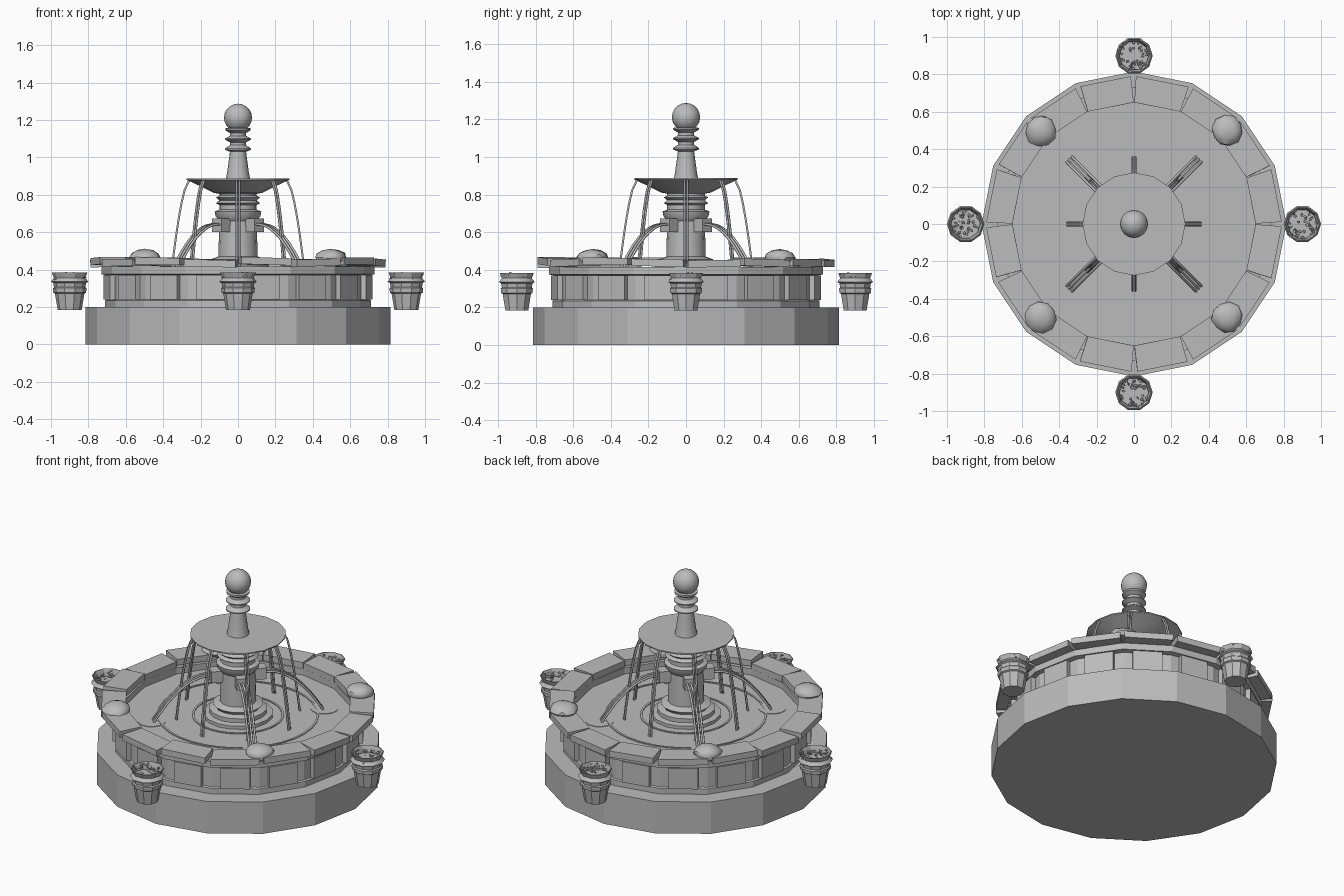
import bpy, bmesh, math, random
from math import sin, cos, pi
from mathutils import Vector, Matrix

random.seed(4)
if "Cube" in bpy.data.objects:
    bpy.data.objects.remove(bpy.data.objects["Cube"])

stone = bpy.data.materials.new("stone_grey")
stone.use_nodes = True
GREY = (0.5, 0.5, 0.5, 1)
stone.diffuse_color = GREY
stone.node_tree.nodes["Principled BSDF"].inputs["Base Color"].default_value = GREY
SIDES = 16


def finish(bm, name, smooth=None, fix=True):
    if fix:
        bmesh.ops.recalc_face_normals(bm, faces=bm.faces)
    me = bpy.data.meshes.new(name)
    bm.to_mesh(me)
    bm.free()
    me.materials.append(stone)
    ob = bpy.data.objects.new(name, me)
    bpy.context.collection.objects.link(ob)
    if smooth:
        bpy.ops.object.select_all(action='DESELECT')
        ob.select_set(True)
        bpy.context.view_layer.objects.active = ob
        bpy.ops.object.shade_smooth_by_angle(angle=math.radians(smooth))
    return ob


def lathe(name, profile, n=SIDES, at=(0, 0), smooth=None, closed=False):
    """Turn (radius, height) points around a vertical axis; open ends are capped."""
    bm = bmesh.new()
    rings = [[bm.verts.new((at[0] + r * cos(2 * pi * i / n), at[1] + r * sin(2 * pi * i / n), z))
              for i in range(n)] for r, z in profile]
    pairs = list(zip(rings, rings[1:]))
    if closed:
        pairs.append((rings[-1], rings[0]))
    else:
        bm.faces.new(rings[0][::-1])
        bm.faces.new(rings[-1])
    for a, b in pairs:
        for i in range(n):
            j = (i + 1) % n
            bm.faces.new((a[i], a[j], b[j], b[i]))
    return finish(bm, name, smooth)


def box(name, size, matrix):
    bm = bmesh.new()
    bmesh.ops.create_cube(bm, size=1, matrix=matrix @ Matrix.Diagonal((*size, 1)))
    return finish(bm, name)


def turned(angle, radius, z):
    return Matrix.Rotation(angle, 4, 'Z') @ Matrix.Translation((radius, 0, z))


def stream(name, path, angle, strands, spacing, thick):
    """Parallel strands of falling water along a (radius, height) path."""
    cu = bpy.data.curves.new(name, 'CURVE')
    cu.dimensions = '3D'
    cu.bevel_depth = thick
    cu.bevel_resolution = 1
    cu.use_fill_caps = True
    cu.materials.append(stone)
    for k in range(strands):
        side = (k - (strands - 1) / 2) * spacing
        sp = cu.splines.new('POLY')
        sp.points.add(len(path) - 1)
        for p, (r, z) in zip(sp.points, path):
            p.co = (r * cos(angle) - side * sin(angle), r * sin(angle) + side * cos(angle), z, 1)
    ob = bpy.data.objects.new(name, cu)
    bpy.context.collection.objects.link(ob)
    bpy.ops.object.select_all(action='DESELECT')
    ob.select_set(True)
    bpy.context.view_layer.objects.active = ob
    bpy.ops.object.convert(target='MESH')


# Plinth, basin wall and water
lathe("base_step", [(0.815, 0), (0.815, 0.2)])
lathe("basin_wall", [(0.71, 0.2), (0.71, 0.235), (0.7, 0.24), (0.7, 0.37), (0.73, 0.375),
                     (0.73, 0.415), (0.65, 0.415), (0.65, 0.2)], closed=True)
lathe("water", [(0.66, 0.3), (0.66, 0.375)])
for r in (0.25, 0.45):
    lathe("ripple", [(r, 0.374), (r, 0.38), (r + 0.012, 0.38), (r + 0.012, 0.374)], 32, closed=True)

# Wall panels and loose capstones, one for each side
for i in range(SIDES):
    a0, a1 = 2 * pi * i / SIDES, 2 * pi * (i + 1) / SIDES
    mid = (a0 + a1) / 2
    box("wall_panel", (0.03, 0.17, 0.13), turned(mid, 0.7, 0.305))
    bm = bmesh.new()
    low = 0.414 + random.choice((0, 0.004, 0.012))
    gap = random.uniform(0.01, 0.025)
    corners = [(0.65, a0 + 0.003), (0.79, a0 + gap), (0.79, a1 - gap), (0.65, a1 - 0.003)]
    rings = [[bm.verts.new((r * cos(a), r * sin(a), z)) for r, a in corners]
             for z in (low, low + 0.038)]
    bm.faces.new(rings[0][::-1])
    bm.faces.new(rings[1])
    for k in range(4):
        j = (k + 1) % 4
        bm.faces.new((rings[0][k], rings[0][j], rings[1][j], rings[1][k]))
    tilt = Matrix.Rotation(random.uniform(-0.03, 0.03), 3, Vector((cos(mid), sin(mid), 0)))
    centre = Vector((0.72 * cos(mid), 0.72 * sin(mid), low + 0.02))
    bmesh.ops.rotate(bm, cent=centre, matrix=tilt, verts=bm.verts)
    finish(bm, "capstone")

# Central column, upper dish and finial
lathe("column", [(0.2, 0.37), (0.2, 0.395), (0.165, 0.4), (0.165, 0.425), (0.13, 0.435),
                 (0.145, 0.455), (0.105, 0.47), (0.1, 0.66), (0.12, 0.685), (0.125, 0.71),
                 (0.1, 0.72), (0.1, 0.745), (0.118, 0.755), (0.1, 0.77), (0.118, 0.785),
                 (0.1, 0.795), (0.1, 0.82)], smooth=30)
lathe("dish", [(0.1, 0.805), (0.13, 0.81), (0.2, 0.845), (0.275, 0.88), (0.275, 0.887)], smooth=30)
lathe("finial_stem", [(0.065, 0.885), (0.058, 0.92), (0.043, 1.03), (0.07, 1.04), (0.07, 1.047),
                      (0.043, 1.065), (0.043, 1.08), (0.07, 1.095), (0.07, 1.1), (0.043, 1.115),
                      (0.043, 1.13), (0.068, 1.145), (0.068, 1.155), (0.04, 1.16)], smooth=30)
bm = bmesh.new()
bmesh.ops.create_uvsphere(bm, u_segments=16, v_segments=10, radius=0.075,
                          matrix=Matrix.Translation((0, 0, 1.212)))
finish(bm, "finial_ball", 40)

# Spouts, water jets and curtain streams
STEPS = 9
ts = [k / STEPS for k in range(STEPS + 1)]
jet = [(0.14 + 0.35 * t, 0.64 + 0.05 * t - 0.315 * t * t) for t in ts]
fall = [(0.26 + 0.097 * t ** 0.6, 0.88 - 0.505 * t) for t in ts]
for i in range(8):
    ang = i * pi / 4
    stream("falling_stream", fall, ang, 2, 0.015, 0.006)
    if i % 2:
        box("spout", (0.09, 0.07, 0.07), turned(ang, 0.115, 0.637))
        stream("water_jet", jet, ang, 3, 0.02, 0.007)
        lathe("splash_ring", [(0.08, 0.374), (0.08, 0.378)], 16,
              (0.5 * cos(ang), 0.5 * sin(ang)))

# Boulders resting on the rim
for i in range(4):
    ang = pi / 4 + i * pi / 2
    bm = bmesh.new()
    bmesh.ops.create_icosphere(bm, subdivisions=2, radius=1)
    for v in bm.verts:
        v.co *= random.uniform(0.92, 1.04)
        v.co = Vector((v.co.x * 0.085, v.co.y * 0.085, max(v.co.z, -0.5) * 0.045))
    bmesh.ops.transform(bm, verts=bm.verts, matrix=turned(ang, 0.705, 0.465))
    finish(bm, "boulder", 35)

# Flower pots
for i in range(4):
    ang = i * pi / 2
    x, y = 0.9 * cos(ang), 0.9 * sin(ang)
    lathe("flower_pot", [(0.064, 0.183), (0.079, 0.272), (0.088, 0.277), (0.09, 0.3),
                         (0.084, 0.306), (0.088, 0.328), (0.1, 0.335), (0.084, 0.355),
                         (0.095, 0.383), (0.09, 0.384), (0.078, 0.355), (0.078, 0.34)],
          10, (x, y), 30)
    bm = bmesh.new()
    # Leaves are bent diamonds, blossoms are tiny flattened buds
    for k in range(45):
        a, r = random.uniform(0, 2 * pi), 0.075 * math.sqrt(random.random())
        place = (Matrix.Translation((x + r * cos(a), y + r * sin(a), random.uniform(0.345, 0.378)))
                 @ Matrix.Rotation(a, 4, 'Z') @ Matrix.Rotation(random.uniform(-0.6, 0.6), 4, 'Y'))
        if k % 3:
            shape = ((0, 0, 0), (0.012, 0.008, 0.004), (0.026, 0, 0), (0.012, -0.008, 0.004))
            vs = [bm.verts.new(place @ Vector(p)) for p in shape]
            bm.faces.new((vs[0], vs[2], vs[1]))
            bm.faces.new((vs[0], vs[3], vs[2]))
        else:
            bmesh.ops.create_icosphere(bm, subdivisions=1, radius=0.009,
                                       matrix=place @ Matrix.Diagonal((1, 1, 0.6, 1)))
    finish(bm, "flowers", fix=False)
